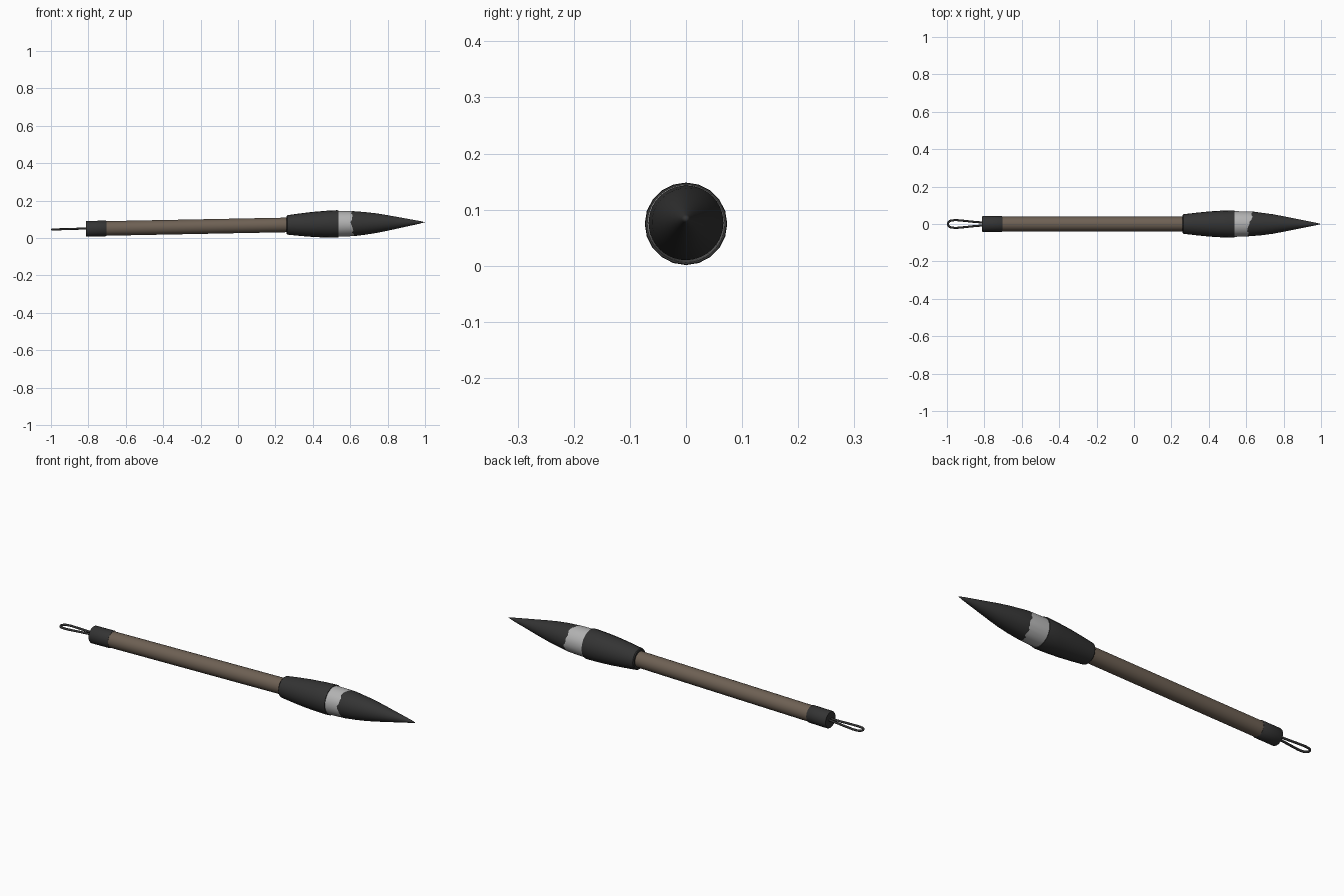
import bpy, bmesh, math, random

if "Cube" in bpy.data.objects:
    bpy.data.objects.remove(bpy.data.objects["Cube"])

random.seed(4)


def material(name, rgb):
    m = bpy.data.materials.new(name)
    m.diffuse_color = (*rgb, 1)
    m.use_nodes = True
    m.node_tree.nodes["Principled BSDF"].inputs["Base Color"].default_value = m.diffuse_color
    return m


black = material("soft black", (0.034, 0.034, 0.034))
brown = material("brown wood", (0.155, 0.118, 0.088))
grey = material("light grey bristle", (0.45, 0.45, 0.45))


def axis_z(x):
    """Height of the slightly tilted brush axis."""
    return 0.0645 + 0.0195 * x


def lathe(name, profile, sides, mats, offset=None, mat_rule=None):
    """Revolve (x, radius) points around the tilted axis; radius 0 makes a tip."""
    bm = bmesh.new()
    rings = []
    for i, (x, r) in enumerate(profile):
        n = sides if r > 0 else 1
        ring = []
        for k in range(n):
            a = 2 * math.pi * k / sides
            px = x + (offset(i, a) if offset else 0)
            ring.append(bm.verts.new((px, r * math.cos(a), axis_z(px) + r * math.sin(a))))
        rings.append(ring)
    for i in range(len(rings) - 1):
        p, q = rings[i], rings[i + 1]
        for k in range(sides):
            j = (k + 1) % sides
            vs = [p[k], p[j], q[j], q[k]] if len(q) > 1 else [p[k], p[j], q[0]]
            f = bm.faces.new(vs)
            f.material_index = mat_rule(i) if mat_rule else 0
    for ring in (rings[0], rings[-1]):
        if len(ring) > 1:
            bm.faces.new(ring)
    bmesh.ops.recalc_face_normals(bm, faces=bm.faces)
    me = bpy.data.meshes.new(name)
    bm.to_mesh(me)
    bm.free()
    ob = bpy.data.objects.new(name, me)
    bpy.context.collection.objects.link(ob)
    for m in mats:
        me.materials.append(m)
    bpy.context.view_layer.objects.active = ob
    ob.select_set(True)
    bpy.ops.object.shade_smooth_by_angle(angle=math.radians(35))
    ob.select_set(False)
    return ob


# Handle, end cap and flared collar
lathe("handle", [(-0.72, 0.039), (0.28, 0.039)], 24, [brown])
lathe("end_cap", [(-0.813, 0.040), (-0.81, 0.042), (-0.708, 0.042), (-0.704, 0.040)], 24, [black])
lathe("collar", [(0.26, 0.048), (0.264, 0.052), (0.33, 0.060), (0.40, 0.067),
                 (0.47, 0.0715), (0.53, 0.0735), (0.537, 0.0725), (0.537, 0.066)], 20, [black])


# Bristles: grey band at the root, ragged edge, dark tip
def ragged(i, a):
    if i != 1:
        return 0
    return 0.016 * math.cos(a) - 0.004 * math.sin(a) + random.uniform(-0.007, 0.007)


lathe("bristles", [(0.525, 0.069), (0.622, 0.0665), (0.68, 0.0605), (0.74, 0.0525), (0.80, 0.0415),
                   (0.86, 0.0295), (0.92, 0.0175), (0.97, 0.0075), (1.0, 0)],
      40, [grey, black], ragged, lambda i: 0 if i == 0 else 1)

# Hanging loop: teardrop of cord
half = [(-0.80, 0.007), (-0.86, 0.012), (-0.92, 0.018), (-0.965, 0.020), (-0.987, 0.014)]
path = half + [(-0.9945, 0.0)] + [(x, -y) for x, y in reversed(half)]
cu = bpy.data.curves.new("hanging_loop", 'CURVE')
cu.dimensions = '3D'
cu.bevel_depth = 0.0055
cu.bevel_resolution = 2
cu.resolution_u = 6
cu.use_fill_caps = True
sp = cu.splines.new('BEZIER')
sp.bezier_points.add(len(path) - 1)
for b, (x, y) in zip(sp.bezier_points, path):
    b.co = (x, y, axis_z(x) + 0.02 * (x + 0.99) * 0.5)
    b.handle_left_type = b.handle_right_type = 'AUTO'
cu.materials.append(black)
bpy.context.collection.objects.link(bpy.data.objects.new("hanging_loop", cu))
